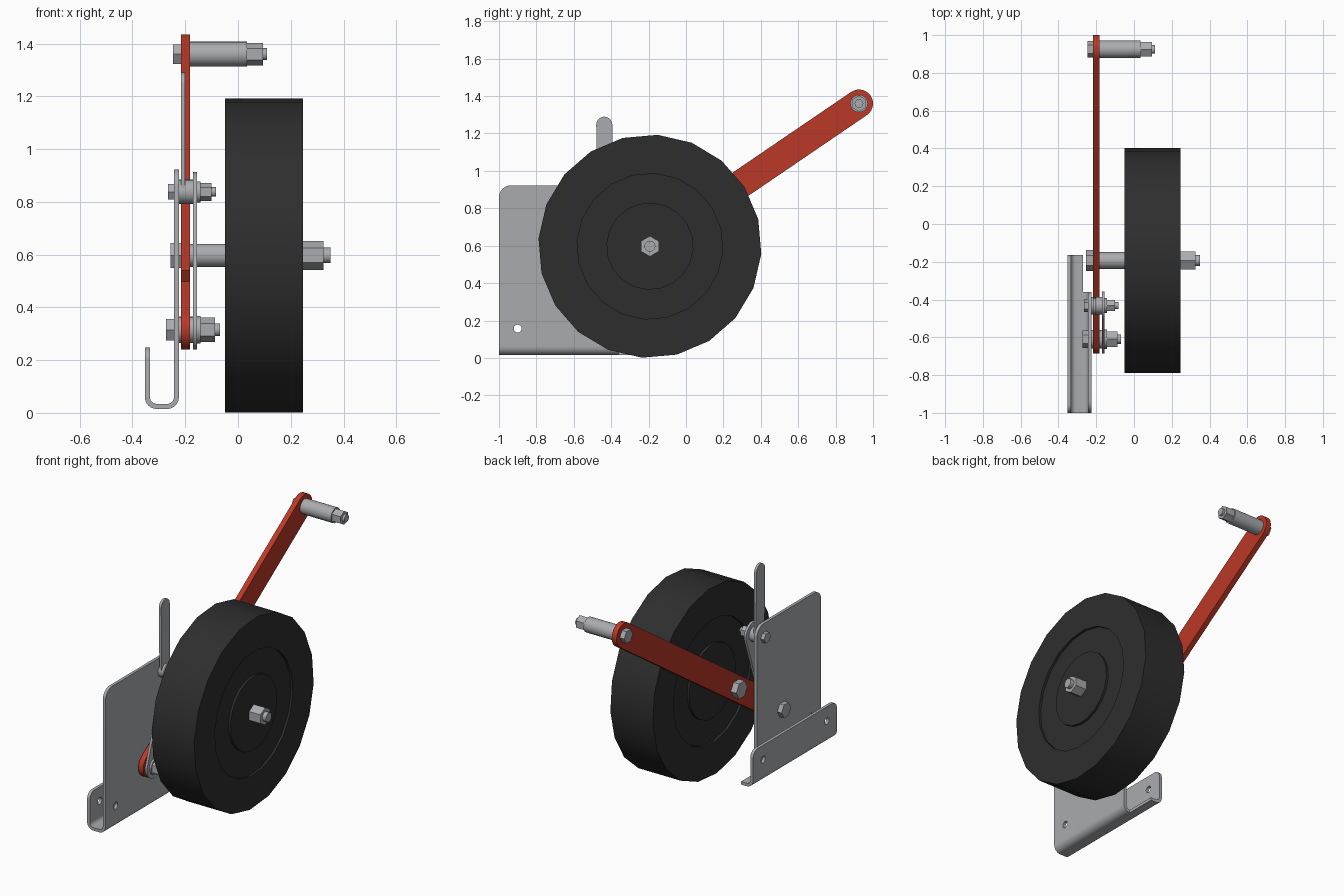
import bpy, bmesh, math
from mathutils import Matrix

if "Cube" in bpy.data.objects:
    bpy.data.objects.remove(bpy.data.objects["Cube"])


def material(name, rgb):
    m = bpy.data.materials.new(name)
    m.diffuse_color = (*rgb, 1)
    m.use_nodes = True
    m.node_tree.nodes["Principled BSDF"].inputs["Base Color"].default_value = m.diffuse_color
    return m


STEEL = material("zinc_steel", (0.40, 0.41, 0.43))
RED = material("red_paint", (0.50, 0.04, 0.02))
RUBBER = material("black_rubber", (0.027, 0.027, 0.027))


def finish(bm, name, mat):
    bmesh.ops.remove_doubles(bm, verts=bm.verts, dist=1e-5)
    bmesh.ops.recalc_face_normals(bm, faces=bm.faces)
    me = bpy.data.meshes.new(name)
    bm.to_mesh(me)
    bm.free()
    me.materials.append(mat)
    ob = bpy.data.objects.new(name, me)
    bpy.context.collection.objects.link(ob)
    bpy.ops.object.select_all(action='DESELECT')
    ob.select_set(True)
    bpy.context.view_layer.objects.active = ob
    bpy.ops.object.shade_smooth_by_angle(angle=math.radians(32))
    return ob


# Axes for flat parts: outline plane and extrusion direction
YZ = Matrix(((0, 0, 1, 0), (1, 0, 0, 0), (0, 1, 0, 0), (0, 0, 0, 1)))    # extruded along x
XZ = Matrix(((1, 0, 0, 0), (0, 0, -1, 0), (0, 1, 0, 0), (0, 0, 0, 1)))   # extruded along -y


def plate(name, loops, axes, lo, hi, mat):
    """Outline with optional hole loops, extruded between lo and hi."""
    cu = bpy.data.curves.new(name + "_outline", 'CURVE')
    cu.dimensions = '2D'
    cu.fill_mode = 'BOTH'
    cu.extrude = (hi - lo) / 2
    for loop in loops:
        sp = cu.splines.new('POLY')
        sp.points.add(len(loop) - 1)
        for p, (u, v) in zip(sp.points, loop):
            p.co = (u, v, 0, 1)
        sp.use_cyclic_u = True
    tmp = bpy.data.objects.new(name + "_outline", cu)
    bpy.context.collection.objects.link(tmp)
    dg = bpy.context.evaluated_depsgraph_get()
    me = bpy.data.meshes.new_from_object(tmp.evaluated_get(dg))
    bm = bmesh.new()
    bm.from_mesh(me)
    bm.transform(axes @ Matrix.Translation((0, 0, (lo + hi) / 2)))
    bpy.data.objects.remove(tmp)
    bpy.data.curves.remove(cu)
    bpy.data.meshes.remove(me)
    return finish(bm, name, mat)


def arc(cu, cv, r, a0, a1, n=8):
    return [(cu + r * math.cos(math.radians(a0 + (a1 - a0) * i / n)),
             cv + r * math.sin(math.radians(a0 + (a1 - a0) * i / n))) for i in range(n + 1)]


def circle(cu, cv, r):
    return arc(cu, cv, r, 0, 360, 20)[:-1]


def round_top(u0, u1, v0, v1, r):
    return [(u0, v0), (u1, v0)] + arc(u1 - r, v1 - r, r, 0, 90) + arc(u0 + r, v1 - r, r, 90, 180)


def strap(a, b, r, notch=()):
    """Round-ended bar from a to b; notch points are (along, across)."""
    dy, dz = b[0] - a[0], b[1] - a[1]
    L = math.hypot(dy, dz)
    pts = arc(L, 0, r, -90, 90, 14) + list(notch) + arc(0, 0, r, 90, 270, 14)
    return [(a[0] + (s * dy - t * dz) / L, a[1] + (s * dz + t * dy) / L) for s, t in pts]


def lathe(name, profile, centre, mat, n=24, phase=0):
    """Revolve (x, radius) points about an x axis through centre (y, z)."""
    bm = bmesh.new()
    rings = []
    for x, r in profile:
        rings.append([bm.verts.new((x, centre[0] + r * math.cos(a), centre[1] + r * math.sin(a)))
                      for a in (math.radians(phase) + math.tau * i / n for i in range(n))])
    for p, q in zip(rings, rings[1:]):
        for i in range(n):
            j = (i + 1) % n
            bm.faces.new((p[i], p[j], q[j], q[i]))
    bm.faces.new(rings[0])
    bm.faces.new(rings[-1])
    return finish(bm, name, mat)


def rod(name, x0, x1, r, centre, n=24, phase=0):
    return lathe(name, [(x0, r), (x1, r)], centre, STEEL, n, phase)


def bolt(name, centre, head, nut, r, stub, stub_r):
    """Hex head, hex nut and the threaded shank running through both."""
    rod(name + "_head", *head, r, centre, 6)
    rod(name + "_nut", *nut, r, centre, 6, 30)
    rod(name + "_shank", head[1] - 0.01, stub, stub_r, centre)


AXLE, PIVOT, LATCH, GRIP = (-0.193, 0.597), (-0.61, 0.315), (-0.432, 0.838), (0.925, 1.36)

# Wheel with a shallow annular recess on each side
lathe("wheel", [(-0.05, 0.233), (-0.035, 0.233), (-0.035, 0.39), (-0.05, 0.39), (-0.05, 0.597),
                (0.246, 0.597), (0.246, 0.39), (0.231, 0.39), (0.231, 0.233), (0.246, 0.233)],
      AXLE, RUBBER, 20, 14)

# Swing arm with a latch notch in its upper edge
plate("swing_arm", [strap(PIVOT, GRIP, 0.075, [(0.29, 0.075), (0.29, 0.025), (0.215, 0.025), (0.215, 0.075)])],
      YZ, -0.216, -0.182, RED)

# Bracket: upright panel, mounting flange and folded base
plate("bracket_panel", [round_top(-1, -0.36, 0.06, 0.923, 0.065), circle(-0.9, 0.157, 0.021)],
      YZ, -0.243, -0.224, STEEL)
plate("bracket_flange", [round_top(-1, -0.165, 0.06, 0.247, 0.045),
                         circle(-0.9, 0.157, 0.021), circle(-0.265, 0.157, 0.021)],
      YZ, -0.353, -0.334, STEEL)
plate("bracket_base", [arc(-0.308, 0.06, 0.045, 180, 270) + [(-0.269, 0.015), (-0.269, 0.034)]
                       + arc(-0.308, 0.06, 0.026, 270, 180)], XZ, 0.165, 1.0, STEEL)
plate("bracket_bend", [arc(-0.269, 0.06, 0.045, 270, 360) + arc(-0.269, 0.06, 0.026, 360, 270)],
      XZ, 0.36, 1.0, STEEL)

# Link strap and latch lever
plate("link_strap", [strap(PIVOT, LATCH, 0.075)], YZ, -0.17, -0.155, STEEL)
plate("latch_lever", [strap(LATCH, (-0.437, 1.247), 0.043)], YZ, -0.216, -0.2, STEEL)

# Bolts
bolt("axle_bolt", AXLE, (-0.255, -0.216), (0.246, 0.325), 0.055, 0.35, 0.029)
bolt("pivot_bolt", PIVOT, (-0.273, -0.243), (-0.143, -0.087), 0.047, -0.068, 0.024)
bolt("latch_bolt", LATCH, (-0.266, -0.243), (-0.143, -0.1), 0.034, -0.083, 0.018)
bolt("grip_bolt", GRIP, (-0.247, -0.216), (0.034, 0.095), 0.043, 0.11, 0.023)

# Spacers, washers and grip sleeve
rod("axle_spacer", -0.182, -0.05, 0.044, AXLE)
rod("grip_sleeve", -0.182, 0.034, 0.047, GRIP)
rod("pivot_spacer", -0.224, -0.17, 0.05, PIVOT)
rod("pivot_washer", -0.155, -0.143, 0.052, PIVOT)
rod("latch_spacer", -0.224, -0.17, 0.046, LATCH)
rod("latch_washer", -0.155, -0.143, 0.04, LATCH)
